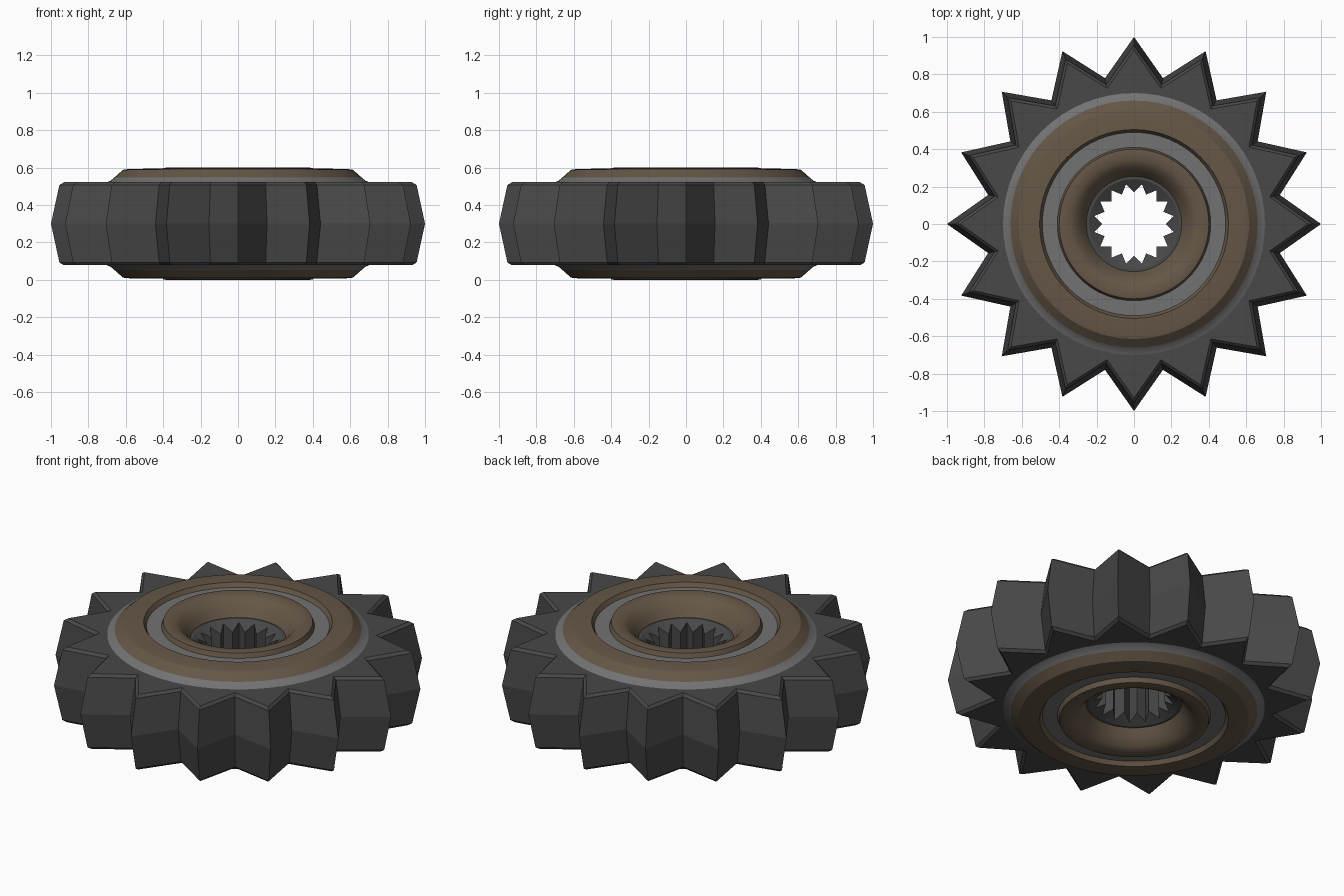
import bpy
import bmesh
from math import cos, sin, tau, radians

cube = bpy.data.objects.get("Cube")
if cube:
    bpy.data.objects.remove(cube, do_unlink=True)

MID = 0.3      # height of the symmetry plane
TEETH = 16


def material(name, rgb):
    mat = bpy.data.materials.new(name)
    mat.use_nodes = True
    color = (*rgb, 1.0)
    mat.diffuse_color = color
    mat.node_tree.nodes["Principled BSDF"].inputs["Base Color"].default_value = color
    return mat


dark = material("dark steel", (0.065, 0.065, 0.065))
brown = material("bronze brown", (0.13, 0.095, 0.062))
grey = material("light grey", (0.17, 0.17, 0.17))


def mirrored(half):
    """Add the lower half of a profile; each band keeps its own material."""
    lower = []
    for i in range(len(half) - 1, -1, -1):
        even, odd, mat = half[i]
        band = half[i - 1][2] if i else mat
        lower.append(((even[0], -even[1]), (odd[0], -odd[1]), band))
    return half + lower


def loft(name, half, segments, mats):
    """Closed ring from rows of (even point, odd point, material of next band)."""
    bm = bmesh.new()
    rows = mirrored(half)
    rings = []
    for even, odd, _ in rows:
        ring = []
        for k in range(segments):
            r, z = odd if k % 2 else even
            a = tau * k / segments
            ring.append(bm.verts.new((r * cos(a), r * sin(a), MID + z)))
        rings.append(ring)
    for i, row in enumerate(rows):
        a, b = rings[i], rings[(i + 1) % len(rings)]
        for k in range(segments):
            n = (k + 1) % segments
            face = bm.faces.new((a[k], a[n], b[n], b[k]))
            face.material_index = row[2]
    bmesh.ops.recalc_face_normals(bm, faces=bm.faces)
    mesh = bpy.data.meshes.new(name)
    bm.to_mesh(mesh)
    bm.free()
    for mat in mats:
        mesh.materials.append(mat)
    obj = bpy.data.objects.new(name, mesh)
    bpy.context.collection.objects.link(obj)
    bpy.ops.object.select_all(action='DESELECT')
    obj.select_set(True)
    bpy.context.view_layer.objects.active = obj
    bpy.ops.object.shade_smooth_by_angle(angle=radians(28))
    return obj


def circle(r, z, mat=0):
    return ((r, z), (r, z), mat)


def star(scale, z):
    return ((scale, z), (0.795 * scale, z), 0)


# Toothed wheel: crowned teeth with chamfered ends
loft("toothed_wheel",
     [circle(0.6, 0.222), star(0.93, 0.222), star(0.955, 0.207), star(1.0, 0.0)][::-1],
     TEETH * 2, [dark])

# Hub: turned profile with a grey rim fillet and a recessed grey ring
BROWN, GREY = 0, 1
hub_profile = [
    (0.70, 0.222, GREY), (0.68, 0.231, GREY), (0.66, 0.248, BROWN),
    (0.615, 0.288, BROWN), (0.60, 0.291, BROWN), (0.505, 0.294, BROWN),
    (0.49, 0.27, GREY), (0.41, 0.27, BROWN),
    (0.40, 0.297, BROWN), (0.385, 0.30, BROWN), (0.34, 0.296, BROWN),
    (0.31, 0.28, BROWN), (0.28, 0.245, BROWN), (0.255, 0.205, BROWN),
]
loft("hub", [circle(*p) for p in hub_profile], 64, [brown, grey])

# Splined bore: inward teeth with sloped ends
loft("splined_bore",
     [circle(0.26, 0.2),
      circle(0.24, 0.2),
      ((0.17, 0.155), (0.217, 0.19), 0)],
     TEETH * 2, [dark])
